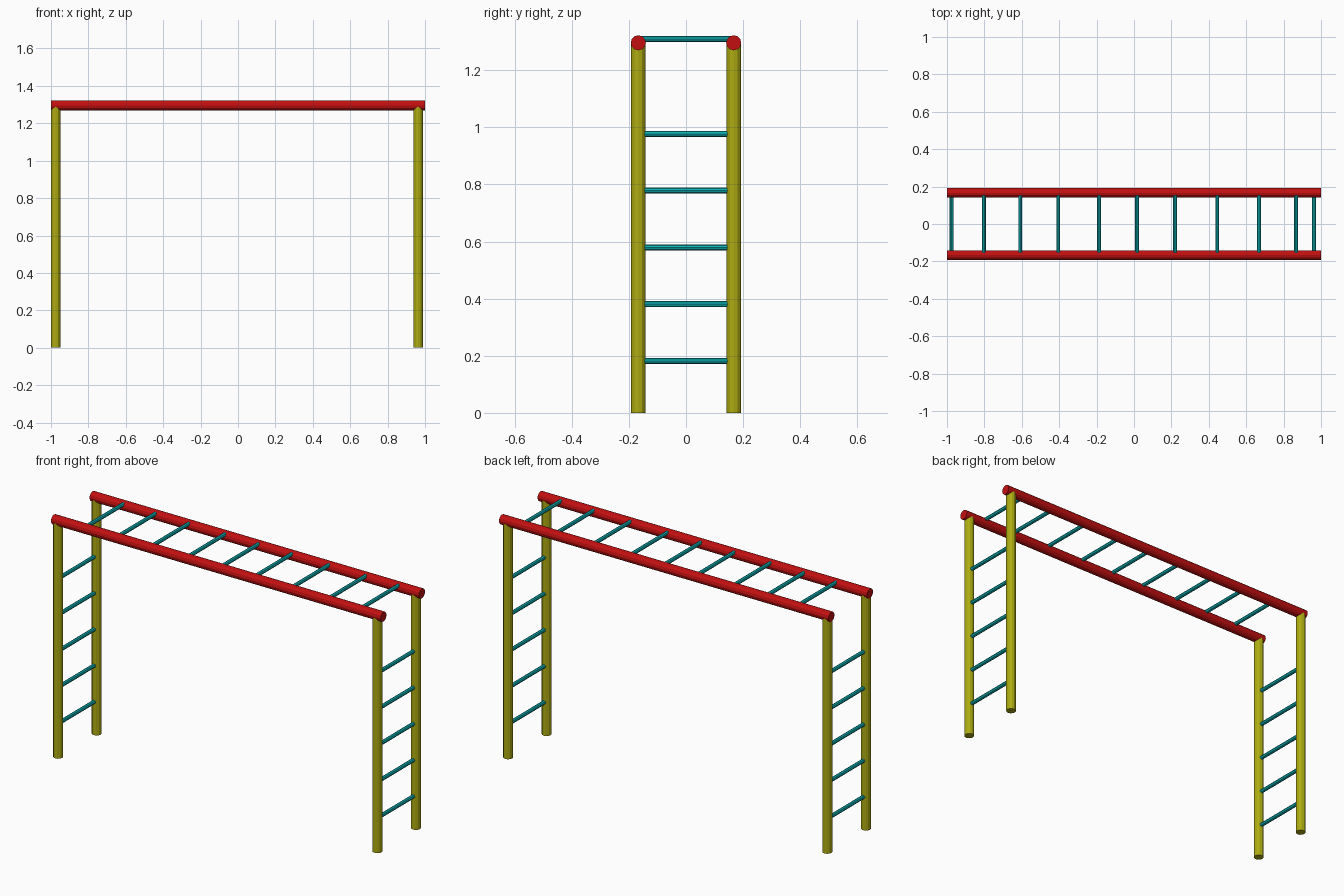
import bpy
from math import pi

if "Cube" in bpy.data.objects:
    bpy.data.objects.remove(bpy.data.objects["Cube"])


def material(name, rgb):
    m = bpy.data.materials.new(name)
    m.diffuse_color = (*rgb, 1)
    m.use_nodes = True
    m.node_tree.nodes["Principled BSDF"].inputs["Base Color"].default_value = m.diffuse_color
    return m


RED = material("red_paint", (0.54, 0.005, 0.005))
YELLOW = material("yellow_paint", (0.42, 0.41, 0.006))
TEAL = material("teal_paint", (0.005, 0.45, 0.47))
ROT = {"x": (0, pi / 2, 0), "y": (pi / 2, 0, 0), "z": (0, 0, 0)}


def pole(name, axis, center, length, radius, sides, mat):
    bpy.ops.mesh.primitive_cylinder_add(vertices=sides, radius=radius, depth=length,
                                        location=center, rotation=ROT[axis])
    ob = bpy.context.object
    ob.name = name
    ob.data.materials.append(mat)
    return ob


RAIL_Y, RAIL_Z = 0.167, 1.296
POSTS = {"left": -0.975, "right": 0.963}

# Long overhead rails and the four upright posts
for side, y in (("front", -RAIL_Y), ("back", RAIL_Y)):
    pole(f"{side}_rail", "x", (0, y, RAIL_Z), 2.0, 0.0265, 12, RED)
    for end, x in POSTS.items():
        pole(f"{side}_{end}_post", "z", (x, y, RAIL_Z / 2), RAIL_Z, 0.025, 12, YELLOW)

# Climbing rungs between the posts at each end
for end, x in POSTS.items():
    for i in range(5):
        pole(f"{end}_ladder_rung_{i + 1}", "y", (x, 0, 0.182 + i * 0.1988),
             0.33, 0.0105, 8, TEAL)

# Overhead hand bars, unevenly spaced
for i, x in enumerate((-0.803, -0.608, -0.405, -0.186, 0.017, 0.22, 0.445, 0.669, 0.867)):
    pole(f"hand_bar_{i + 1}", "y", (x, 0, 1.309), 0.33, 0.0105, 8, TEAL)
